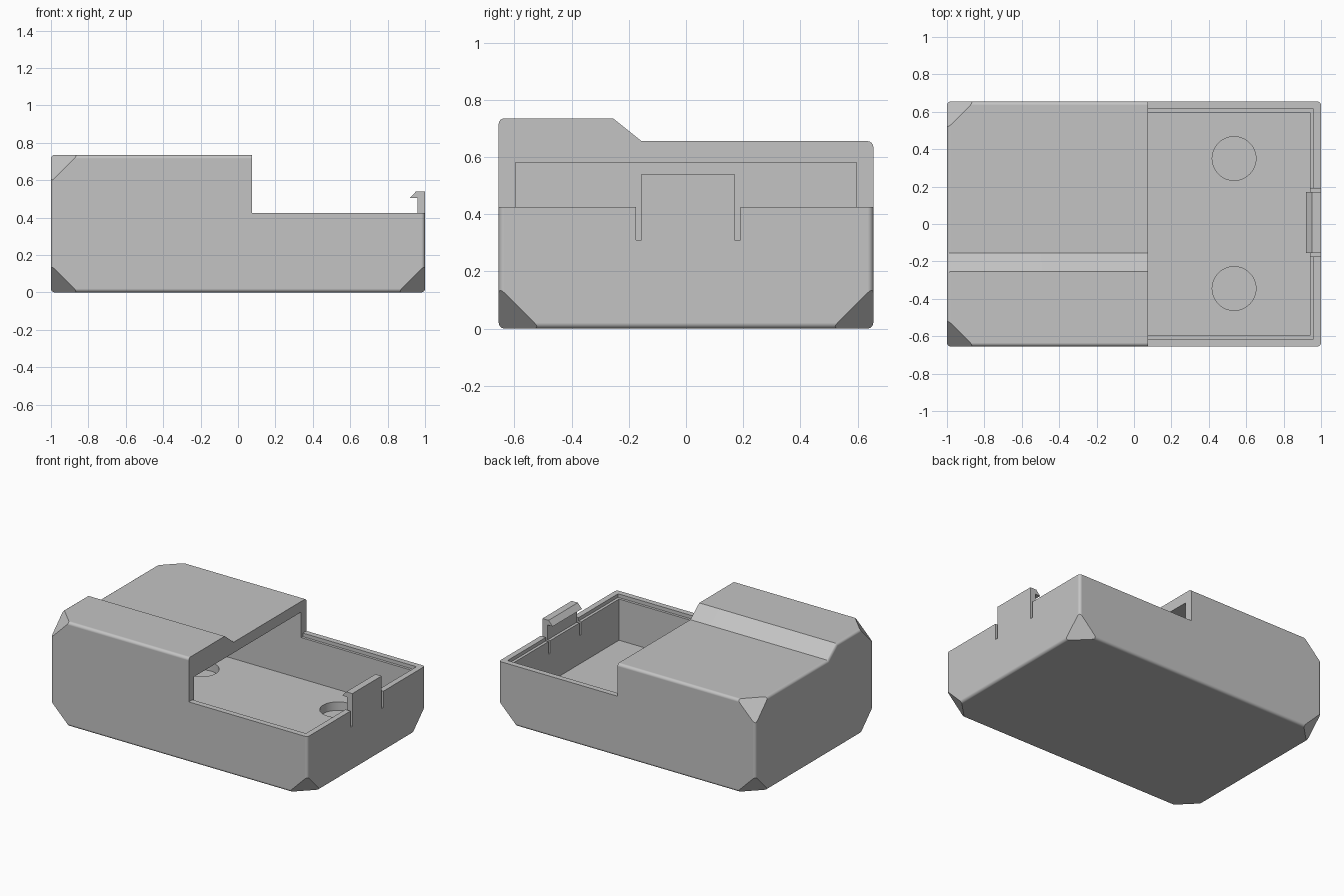
import bpy
import bmesh
import math
from mathutils import Vector

cube = bpy.data.objects.get("Cube")
if cube:
    bpy.data.objects.remove(cube, do_unlink=True)

grey = bpy.data.materials.new("plain grey")
grey.use_nodes = True
grey.diffuse_color = (0.55, 0.55, 0.55, 1)
grey.node_tree.nodes["Principled BSDF"].inputs["Base Color"].default_value = grey.diffuse_color


def make_object(name, bm):
    bmesh.ops.recalc_face_normals(bm, faces=bm.faces)
    mesh = bpy.data.meshes.new(name)
    bm.to_mesh(mesh)
    bm.free()
    mesh.materials.append(grey)
    obj = bpy.data.objects.new(name, mesh)
    bpy.context.collection.objects.link(obj)
    return obj


def prism(points, offset):
    """Extrude a closed outline by the offset vector."""
    bm = bmesh.new()
    face = bm.faces.new([bm.verts.new(p) for p in points])
    out = bmesh.ops.extrude_face_region(bm, geom=[face])
    moved = [v for v in out["geom"] if isinstance(v, bmesh.types.BMVert)]
    bmesh.ops.translate(bm, verts=moved, vec=offset)
    bmesh.ops.recalc_face_normals(bm, faces=bm.faces)
    return bm


def box(name, x, y, z):
    outline = [(x[0], y[0], z[0]), (x[0], y[1], z[0]),
               (x[0], y[1], z[1]), (x[0], y[0], z[1])]
    return make_object(name, prism(outline, (x[1] - x[0], 0, 0)))


def apply_modifier(obj, mod):
    bpy.ops.object.select_all(action="DESELECT")
    bpy.context.view_layer.objects.active = obj
    obj.select_set(True)
    bpy.ops.object.modifier_apply(modifier=mod.name)


def combine(obj, tool, operation="DIFFERENCE"):
    mod = obj.modifiers.new("combine", "BOOLEAN")
    mod.operation = operation
    mod.solver = "EXACT"
    mod.object = tool
    apply_modifier(obj, mod)
    bpy.data.objects.remove(tool, do_unlink=True)


# Outer shell: stepped side profile run along x
HALF_Y, HIGH, LOW = 0.655, 0.735, 0.655
profile = [(-HALF_Y, 0), (HALF_Y, 0), (HALF_Y, LOW),
           (-0.155, LOW), (-0.255, HIGH), (-HALF_Y, HIGH)]
bm = prism([(-1, y, z) for y, z in profile], (2, 0, 0))

# Small rounding on the square outer edges
square = [e for e in bm.edges if e.calc_face_angle(0) > math.radians(80)]
bmesh.ops.bevel(bm, geom=square, offset=0.02, segments=4, profile=0.5,
                affect="EDGES", clamp_overlap=True)

# Triangular cut on each box corner
corners = [(sx, sy * HALF_Y, 0) for sx in (-1, 1) for sy in (-1, 1)]
corners += [(-1, -HALF_Y, HIGH), (-1, HALF_Y, LOW)]
for corner in corners:
    normal = Vector((math.copysign(1, corner[0]), math.copysign(1, corner[1]),
                     1 if corner[2] > 0 else -1))
    point = Vector(corner) - Vector((normal.x * 0.145, 0, 0))
    cut = bmesh.ops.bisect_plane(bm, geom=bm.verts[:] + bm.edges[:] + bm.faces[:],
                                 plane_co=point, plane_no=normal, clear_outer=True)
    rim = [g for g in cut["geom_cut"] if isinstance(g, bmesh.types.BMEdge)]
    bmesh.ops.edgeloop_fill(bm, edges=rim)
body = make_object("case_body", bm)

# Open half, hollow interior and lid ledge
combine(body, box("open_half_cutter", (0.075, 1.2), (-1, 1), (0.425, 1)))
combine(body, box("cavity_cutter", (-0.94, 0.94), (-0.597, 0.597), (0.11, 0.58)))
combine(body, box("ledge_cutter", (0.075, 0.96), (-0.615, 0.615), (0.4, 0.5)))

# Snap clip with hooked tip, freed by two slots
hook = [(1, 0.41), (1, 0.54), (0.952, 0.54), (0.92, 0.505), (0.96, 0.505), (0.96, 0.41)]
clip = make_object("clip", prism([(x, -0.165, z) for x, z in hook], (0, 0.345, 0)))
combine(body, clip, "UNION")
for y in (-0.175, 0.17):
    combine(body, box("slot_cutter", (0.9, 1.1), (y, y + 0.02), (0.31, 0.6)))

# Four round recesses in the floor
for x in (-0.535, 0.535):
    for y in (-0.345, 0.35):
        bm = bmesh.new()
        bmesh.ops.create_cone(bm, cap_ends=True, segments=48, radius1=0.117,
                              radius2=0.117, depth=0.1)
        bmesh.ops.translate(bm, verts=bm.verts, vec=(x, y, 0.1))
        combine(body, make_object("recess_cutter", bm))

# Smooth roundings, crisp flat faces
bpy.ops.object.select_all(action="DESELECT")
body.select_set(True)
bpy.context.view_layer.objects.active = body
bpy.ops.object.shade_smooth_by_angle(angle=math.radians(30))
weighted = body.modifiers.new("weighted normals", "WEIGHTED_NORMAL")
weighted.keep_sharp = True
apply_modifier(body, weighted)
